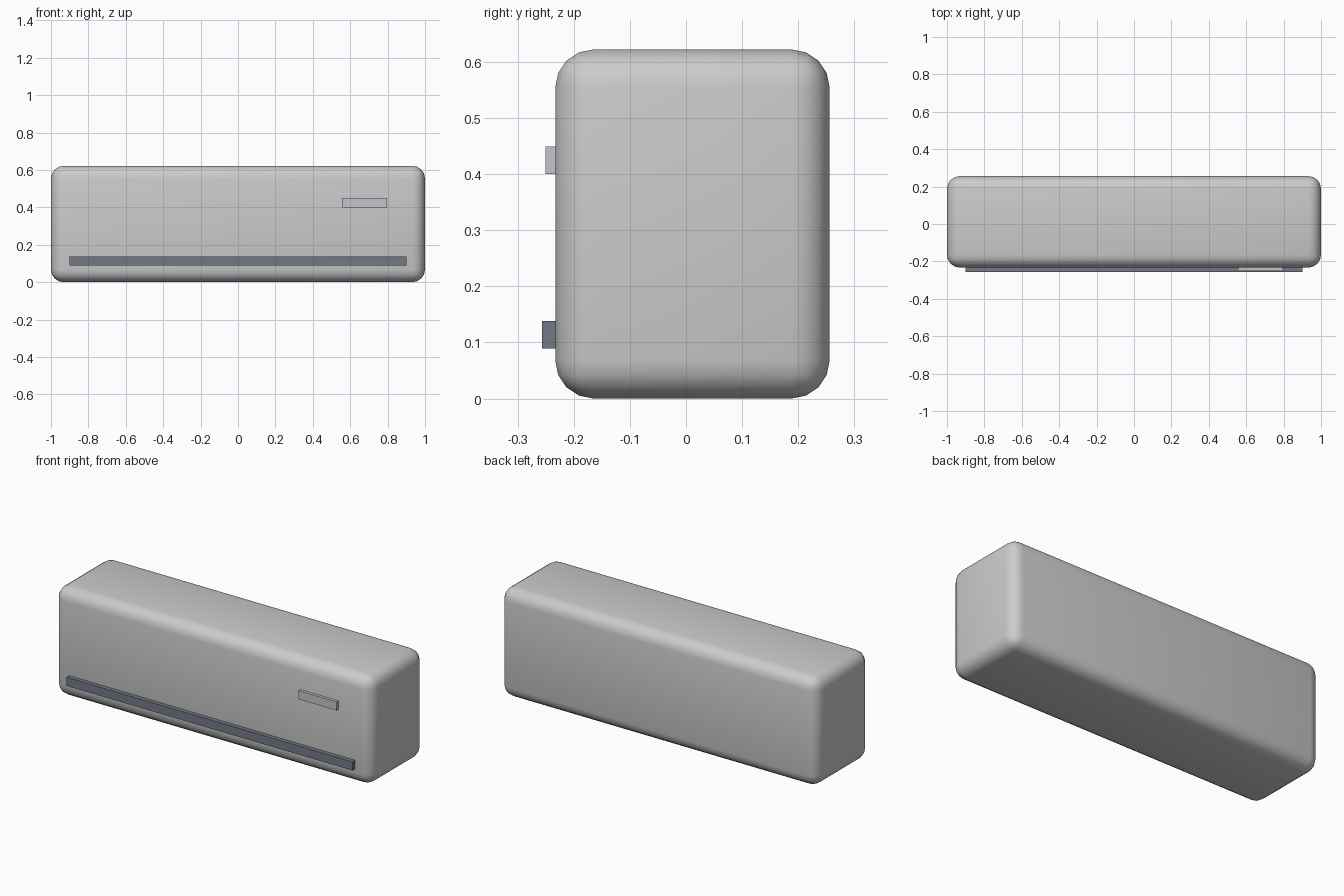
import bpy
import math

if "Cube" in bpy.data.objects:
    bpy.data.objects.remove(bpy.data.objects["Cube"])


def box(name, lo, hi, color=None):
    """Axis-aligned box between two opposite corners."""
    bpy.ops.mesh.primitive_cube_add(
        size=1, location=[(a + b) / 2 for a, b in zip(lo, hi)])
    ob = bpy.context.object
    ob.name = name
    ob.scale = [b - a for a, b in zip(lo, hi)]
    bpy.ops.object.transform_apply(location=False, rotation=False, scale=True)
    if color:
        mat = bpy.data.materials.new(name + "_colour")
        mat.diffuse_color = (*color, 1)
        mat.use_nodes = True
        mat.node_tree.nodes["Principled BSDF"].inputs["Base Color"].default_value = mat.diffuse_color
        ob.data.materials.append(mat)
    return ob


FRONT = -0.233

# Rounded housing
body = box("housing", (-1, FRONT, 0), (1, 0.256, 0.622))
bevel = body.modifiers.new("rounded_edges", 'BEVEL')
bevel.width = 0.068
bevel.segments = 4
bpy.ops.object.modifier_apply(modifier=bevel.name)
bpy.ops.object.shade_smooth_by_angle(angle=math.radians(35))

# Dark air outlet along the lower front, half sunk into the housing
box("air_outlet", (-0.902, FRONT - 0.024, 0.089), (0.902, FRONT + 0.024, 0.138),
    (0.17, 0.19, 0.24))

# Small display panel at the upper right
box("display_panel", (0.556, FRONT - 0.017, 0.40), (0.797, FRONT + 0.017, 0.449),
    (0.54, 0.56, 0.60))
